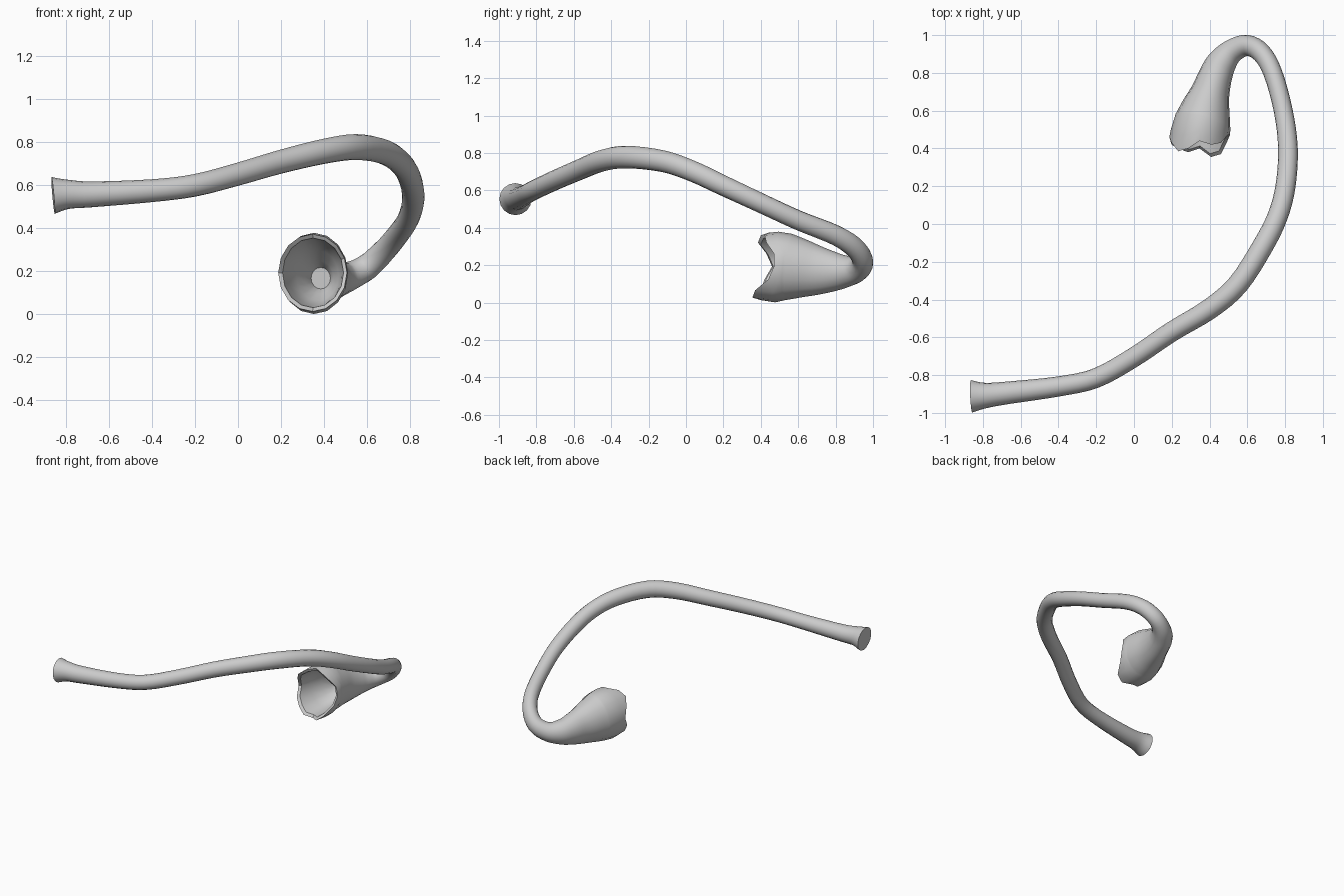
import bpy
import bmesh
import math
from mathutils import Vector

cube = bpy.data.objects.get("Cube")
if cube:
    bpy.data.objects.remove(cube, do_unlink=True)

SIDES = 16
STEPS = 4

# Stem centre line: x, y, z, half width, half height
PATH = [
    (-0.86, -0.912, 0.553, 0.086, 0.086), (-0.79, -0.908, 0.558, 0.068, 0.068),
    (-0.68, -0.895, 0.558, 0.060, 0.060), (-0.40, -0.860, 0.575, 0.053, 0.053),
    (-0.20, -0.815, 0.600, 0.052, 0.052), (0.00, -0.705, 0.652, 0.052, 0.053),
    (0.20, -0.570, 0.710, 0.053, 0.055), (0.40, -0.450, 0.758, 0.055, 0.058),
    (0.55, -0.320, 0.778, 0.056, 0.060), (0.68, -0.120, 0.755, 0.056, 0.058),
    (0.76, 0.040, 0.700, 0.054, 0.056), (0.802, 0.20, 0.625, 0.053, 0.054),
    (0.815, 0.40, 0.532, 0.052, 0.052), (0.79, 0.60, 0.440, 0.050, 0.052),
    (0.735, 0.80, 0.360, 0.050, 0.054), (0.675, 0.905, 0.290, 0.052, 0.056),
    (0.60, 0.945, 0.220, 0.056, 0.060), (0.52, 0.915, 0.178, 0.064, 0.068),
    (0.462, 0.85, 0.166, 0.080, 0.088), (0.43, 0.78, 0.166, 0.090, 0.110),
    (0.405, 0.70, 0.172, 0.103, 0.134), (0.382, 0.62, 0.182, 0.128, 0.158),
    (0.365, 0.55, 0.190, 0.148, 0.178),
]
# Ragged rim: y of each point around the mouth, starting at +x towards +z
RIM = [0.47, 0.47, 0.43, 0.42, 0.44, 0.40, 0.385, 0.43,
       0.46, 0.42, 0.40, 0.38, 0.40, 0.355, 0.37, 0.44]


def catmull(p0, p1, p2, p3, t):
    return [0.5 * (2 * b + (c - a) * t + (2 * a - 5 * b + 4 * c - d) * t * t
                   + (3 * b - a - 3 * c + d) * t ** 3)
            for a, b, c, d in zip(p0, p1, p2, p3)]


def smooth_path(points):
    n = len(points)
    out = []
    for i in range(n - 1):
        quad = [points[min(max(i + k, 0), n - 1)] for k in (-1, 0, 1, 2)]
        out += [catmull(*quad, s / STEPS) for s in range(STEPS)]
    return out + [list(points[-1])]


def ring(bm, centre, side, up, rw, rh, ys=None):
    verts = []
    for k in range(SIDES):
        a = 2 * math.pi * k / SIDES
        p = centre + side * (rw * math.cos(a)) + up * (rh * math.sin(a))
        if ys:
            p.y = ys[k]
        verts.append(bm.verts.new(p))
    return verts


bm = bmesh.new()
rings = []

# Stem swelling into the bell
samples = smooth_path(PATH)
for i, s in enumerate(samples):
    a = Vector(samples[max(i - 1, 0)][:3])
    b = Vector(samples[min(i + 1, len(samples) - 1)][:3])
    t = (b - a).normalized()
    side = Vector((0, 0, 1)).cross(t).normalized()
    rings.append(ring(bm, Vector(s[:3]), side, t.cross(side), s[3], s[4]))

# Bell lip outside, then the hollow: x, z, half width, half height, y base, share of rim y
CUP = [
    (0.354, 0.190, 0.158, 0.189, 0.54, 0.45), (0.347, 0.193, 0.160, 0.180, 0.54, 1.0),
    (0.349, 0.193, 0.142, 0.162, 0.53, 0.90), (0.358, 0.190, 0.125, 0.150, 0.53, 0.0),
    (0.370, 0.180, 0.098, 0.118, 0.61, 0.0), (0.378, 0.172, 0.066, 0.078, 0.66, 0.0),
    (0.385, 0.168, 0.045, 0.050, 0.72, 0.0),
]
X, Z = Vector((1, 0, 0)), Vector((0, 0, 1))
for x, z, rw, rh, base, share in CUP:
    ys = [base + (r - base) * share for r in RIM]
    rings.append(ring(bm, Vector((x, base, z)), X, Z, rw, rh, ys))

# Skin the rings and close both ends
for lower, upper in zip(rings, rings[1:]):
    for k in range(SIDES):
        j = (k + 1) % SIDES
        bm.faces.new((lower[k], lower[j], upper[j], upper[k]))
bm.faces.new(rings[0][::-1])
bm.faces.new(rings[-1])
bmesh.ops.recalc_face_normals(bm, faces=bm.faces)

mesh = bpy.data.meshes.new("stem_with_bell")
bm.to_mesh(mesh)
bm.free()
obj = bpy.data.objects.new("stem_with_bell", mesh)
bpy.context.collection.objects.link(obj)

# Plain grey
mat = bpy.data.materials.new("plain_grey")
mat.use_nodes = True
colour = (0.6, 0.6, 0.6, 1.0)
mat.diffuse_color = colour
mat.node_tree.nodes["Principled BSDF"].inputs["Base Color"].default_value = colour
mesh.materials.append(mat)

bpy.ops.object.select_all(action='DESELECT')
obj.select_set(True)
bpy.context.view_layer.objects.active = obj
bpy.ops.object.shade_smooth_by_angle(angle=math.radians(35))
